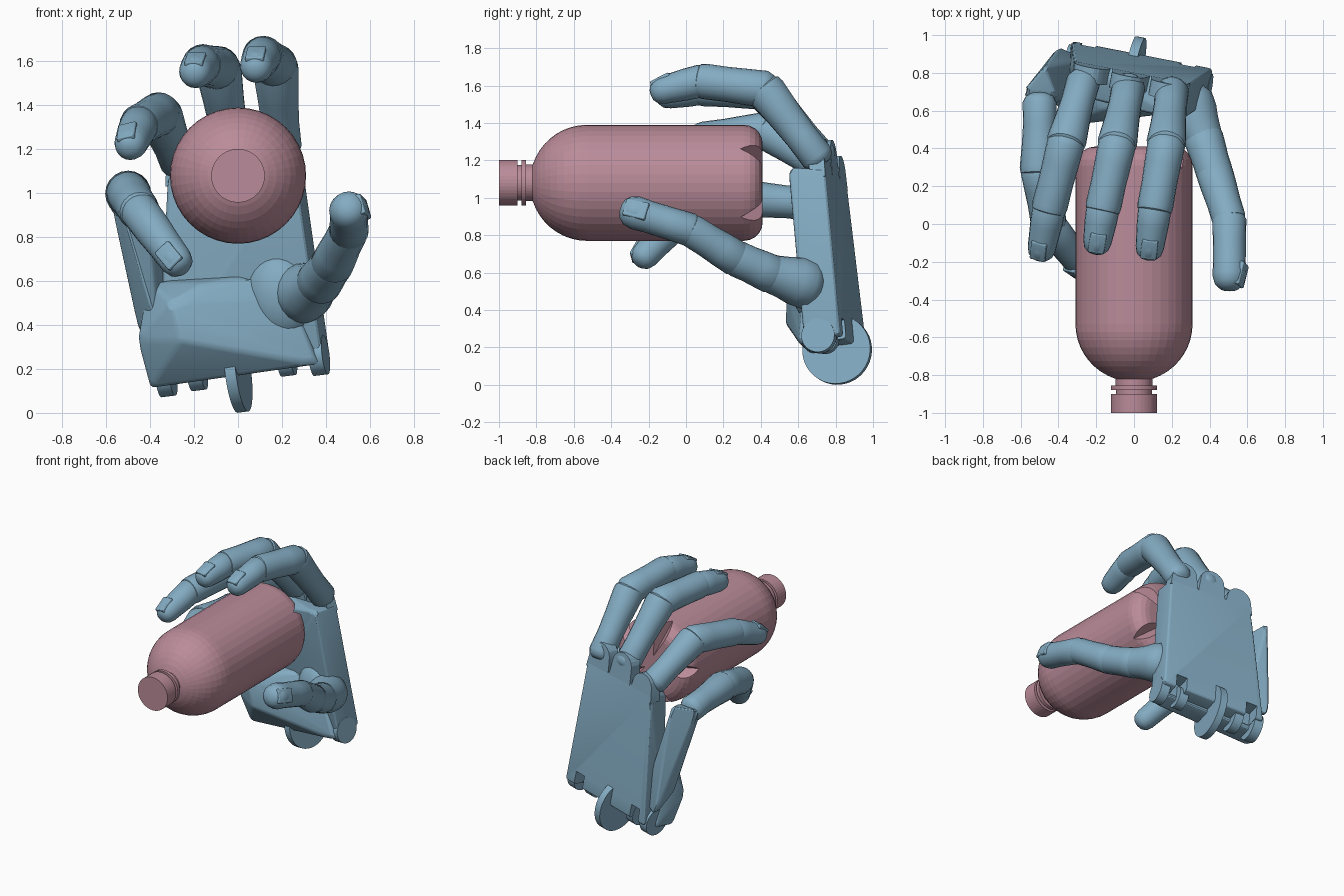
import bpy, bmesh
from math import pi, cos, sin, radians
from mathutils import Vector, Matrix

if "Cube" in bpy.data.objects:
    bpy.data.objects.remove(bpy.data.objects["Cube"])


def material(name, rgb):
    m = bpy.data.materials.new(name)
    m.diffuse_color = (*rgb, 1)
    m.use_nodes = True
    m.node_tree.nodes["Principled BSDF"].inputs["Base Color"].default_value = m.diffuse_color
    return m


BLUE = material("hand_blue", (0.23, 0.41, 0.54))
PINK = material("bottle_pink", (0.49, 0.26, 0.32))

# Hand frame: u across the palm, w towards the fingers, n out of the palm
W = Vector((-0.14, -0.09, 0.98)).normalized()
U = Vector((0.97, -0.19, 0.12))
U = (U - W * U.dot(W)).normalized()
N = U.cross(W)
ROT = Matrix((U, W, N)).transposed().to_4x4()
HAND = Matrix.Translation((0.03, 0.9, 0.22)) @ ROT


def activate(ob):
    for o in bpy.context.selected_objects:
        o.select_set(False)
    ob.select_set(True)
    bpy.context.view_layer.objects.active = ob


def finish(bm, name, mat, bevel=0, angle=35):
    if bevel:
        bmesh.ops.bevel(bm, geom=bm.edges[:], offset=bevel, segments=3, profile=.5, affect='EDGES')
        angle = 18
    bmesh.ops.recalc_face_normals(bm, faces=bm.faces)
    me = bpy.data.meshes.new(name)
    bm.to_mesh(me)
    bm.free()
    ob = bpy.data.objects.new(name, me)
    bpy.context.collection.objects.link(ob)
    me.materials.append(mat)
    if angle:
        activate(ob)
        bpy.ops.object.shade_smooth_by_angle(angle=radians(angle))
    return ob


def hull(name, pts, mat, mtx=Matrix(), bevel=0, angle=18):
    bm = bmesh.new()
    for p in pts:
        bm.verts.new(mtx @ Vector(p))
    bmesh.ops.convex_hull(bm, input=bm.verts)
    bmesh.ops.delete(bm, geom=[v for v in bm.verts if not v.link_faces], context='VERTS')
    bmesh.ops.dissolve_limit(bm, angle_limit=0.02, verts=bm.verts, edges=bm.edges)
    return finish(bm, name, mat, bevel, angle)


def loft(name, rings, mat, sides, angle=35):
    """Skin circles given as (centre, radius, quaternion)."""
    bm = bmesh.new()
    loops = [[bm.verts.new(c + q @ Vector((r * cos(2 * pi * k / sides), r * sin(2 * pi * k / sides), 0)))
              for k in range(sides)] for c, r, q in rings]
    for a, b in zip(loops, loops[1:]):
        for k in range(sides):
            j = (k + 1) % sides
            bm.faces.new((a[k], a[j], b[j], b[k]))
    bm.faces.new(loops[0][::-1])
    bm.faces.new(loops[-1])
    return finish(bm, name, mat, 0, angle)


def segment(name, a, b, r0, r1, tip=False):
    """One finger bone with rounded ends and a slight waist."""
    a, b = Vector(a), Vector(b)
    d = b - a
    L = d.length
    d.normalize()
    q = d.to_track_quat('Z', 'Y')
    prof = [(-.6 * r0, .5 * r0), (-.4 * r0, .82 * r0), (-.05 * r0, r0), (.3 * L, .97 * r0),
            (.6 * L, (r0 + r1) * .48)]
    if tip:
        prof += [(L - .9 * r1, r1), (L - .4 * r1, .86 * r1), (L - .1 * r1, .55 * r1), (L, .2 * r1)]
    else:
        prof += [(L - .2 * r1, r1), (L + .1 * r1, .95 * r1), (L + .3 * r1, .7 * r1)]
    return loft(name, [(a + d * t, r, q) for t, r in prof], BLUE, 20)


def nail(name, a, b, r, dorsal):
    a, b, dorsal = Vector(a), Vector(b), Vector(dorsal)
    d = (b - a).normalized()
    up = (dorsal - d * dorsal.dot(d)).normalized()
    tilt = Matrix.Rotation(radians(-14), 4, 'X')
    m = Matrix((d.cross(up), d, up)).transposed().to_4x4()
    m.translation = b - d * r * .95 + up * r * .76
    bm = bmesh.new()
    bmesh.ops.create_cube(bm, size=1, matrix=m @ tilt @ Matrix.Diagonal((r * 1.15, r * 1.5, r * .4, 1)))
    finish(bm, name, BLUE, r * .12)


def disc(name, centre, r, thick):
    bm = bmesh.new()
    m = Matrix.Translation(centre) @ ROT @ Matrix.Rotation(pi / 2, 4, 'Y')
    bmesh.ops.create_cone(bm, cap_ends=True, segments=40, radius1=r, radius2=r, depth=thick, matrix=m)
    return finish(bm, name, BLUE)


def cut(ob, cutters):
    """Subtract the cutters, bake the result and remove them."""
    activate(ob)
    for c in cutters:
        c.hide_render = True
        b = ob.modifiers.new("cut", 'BOOLEAN')
        b.operation, b.object, b.solver = 'DIFFERENCE', c, 'EXACT'
        bpy.ops.object.modifier_apply(modifier=b.name)
        bpy.data.objects.remove(c)


# Bottle: turned profile along y, flat faceted
prof = [(-1, .122), (-.9, .122), (-.9, .095), (-.88, .095), (-.88, .122), (-.855, .122), (-.855, .098), (-.82, .098)]
prof += [(-.53 - .305 * cos(t), .31 * sin(t)) for t in [.33 + k * (pi / 2 - .33) / 9 for k in range(10)]]
prof += [(.31 + .1 * sin(k * pi / 10), .21 + .1 * cos(k * pi / 10)) for k in range(6)]
qy = Vector((0, 1, 0)).to_track_quat('Z', 'X')
bottle = loft("bottle", [(Vector((0, y, 1.08)), r, qy) for y, r in prof], PINK, 40, 0)

# Five wedge grooves in the bottle base
cut(bottle, [hull("base_groove_cutter", [(.02, .43, 0), (.42, .24, 0), (.42, .48, .14), (.42, .48, -.14),
                                         (.05, .48, 0)], PINK,
                  Matrix.Translation((0, 0, 1.08)) @ Matrix.Rotation(-radians(36 + 72 * k), 4, 'Y'), 0, 0)
             for k in range(5)])

# Palm slab with wrist slots, in hand coordinates
palm = hull("palm", [(-.37, 0, 0), (.4, 0, 0), (.4, .9, 0), (-.22, .92, 0),
                     (-.37, 0, .2), (.4, 0, .2), (.4, .93, .2), (-.2, .88, .18)], BLUE, HAND, .02)
cut(palm, [hull("wrist_slot_cutter", [(u + a, b, c) for a in (-.04, .04) for b in (-.1, .1) for c in (-.1, .1)],
                BLUE, HAND, 0, 0) for u in (-.27, .27)])

# Heel pad across the wrist
hull("heel_pad", [(-.39, -.03, .1), (.4, -.02, .1), (-.4, -.03, .26), (.38, -.02, .23), (-.42, .2, .3),
                  (-.2, .18, .4), (-.22, .36, .38), (-.08, .42, .28), (.14, .42, .19), (-.36, .45, .17),
                  (.3, .3, .19)], BLUE, HAND, .02)

# Round-topped knuckle plates at the top of the palm
for i, (u, w) in enumerate([(.295, 1.04), (.085, 1.06), (-.125, 1.0)]):
    arc = [(u + .09 * cos(t), w - .055 + .09 * sin(t)) for t in [k * pi / 10 for k in range(11)]]
    hull(f"knuckle_plate_{i}", [(a, b, c) for a, b in arc + [(u - .105, .86), (u + .105, .86)]
                                for c in (.001, .085)], BLUE, HAND)

# Little finger palm bone
hull("little_palm_bone", [(-.46, .8, .4), (-.4, .94, .25), (-.36, .66, .36), (-.25, .87, .32),
                          (-.59, .7, 1.0), (-.47, .84, 1.05), (-.53, .58, .93), (-.41, .68, 1.0)], BLUE, bevel=.02)

# Wrist wheel and hinge tabs
disc("wrist_wheel", (0, .808, .187), .185, .05)
for i, (u, r) in enumerate([(-.345, .1), (-.2, .09), (.22, .075), (.37, .09)]):
    disc(f"wrist_tab_{i}", HAND @ Vector((u, .01, .12)), r, .065)

# Fingers: four joints each, bone radii as (start, end)
fingers = {
    "index": ([(.2, .7, 1.22), (.17, .42, 1.58), (.11, .08, 1.625), (.075, -.19, 1.56)], (0, .2, 1)),
    "middle": ([(-.03, .72, 1.22), (-.09, .42, 1.57), (-.165, .08, 1.585), (-.205, -.16, 1.54)], (0, -.1, 1)),
    "ring": ([(-.27, .75, 1.15), (-.36, .43, 1.36), (-.45, .08, 1.31), (-.5, -.19, 1.2)], (-.3, -.2, 1)),
    "little": ([(-.5, .64, .97), (-.5, .28, 1.0), (-.45, .0, .92), (-.25, -.26, .65)], (-.5, -.8, .3)),
}
radii = ((.09, .105), (.1, .095), (.088, .075))
for name, (pts, dorsal) in fingers.items():
    for i, (r0, r1) in enumerate(radii):
        segment(f"{name}_bone_{i}", pts[i], pts[i + 1], r0, r1, i == 2)
    nail(name + "_nail", pts[2], pts[3], radii[2][1], dorsal)

# Thumb with its fleshy base
thumb = [(.29, .64, .54), (.37, .45, .595), (.43, .26, .68), (.505, .02, .83), (.505, -.35, .945)]
tr = (.135, .105, .098, .09, .09)
for i in range(4):
    segment(f"thumb_bone_{i}", thumb[i], thumb[i + 1], tr[i], tr[i + 1], i == 3)
nail("thumb_nail", thumb[3], thumb[4], .085, (.7, -.3, .3))
bm = bmesh.new()
bmesh.ops.create_uvsphere(bm, u_segments=28, v_segments=16, radius=1,
                          matrix=HAND @ Matrix.Translation((.24, .3, .15)) @ Matrix.Diagonal((.16, .2, .12, 1)))
finish(bm, "thumb_pad", BLUE)
